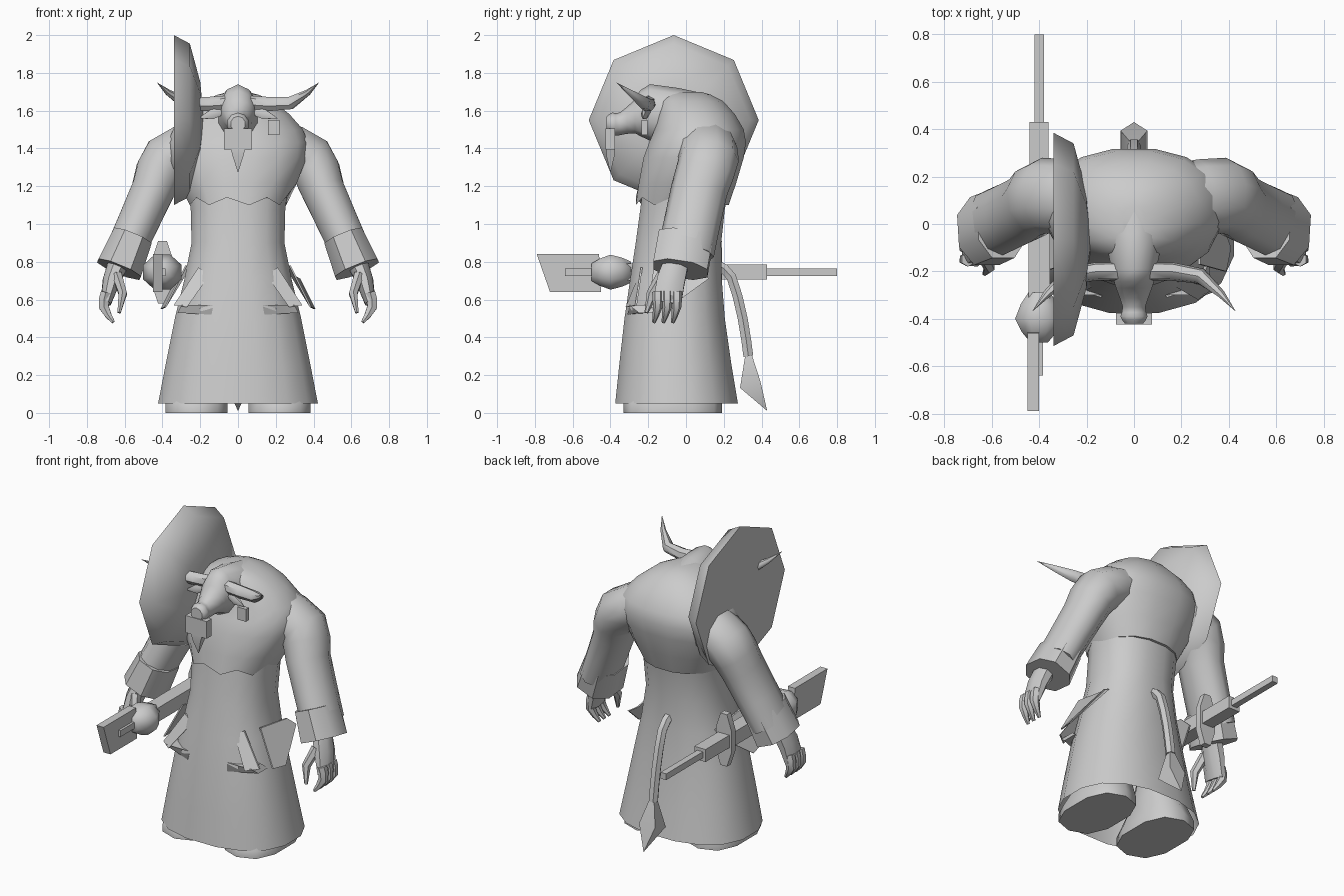
import bpy, bmesh, math
from mathutils import Vector

cube = bpy.data.objects.get("Cube")
if cube:
    bpy.data.objects.remove(cube, do_unlink=True)

GREY = (.6, .6, .6, 1)
grey = bpy.data.materials.new("plain_grey")
grey.use_nodes = True
grey.diffuse_color = GREY
grey.node_tree.nodes["Principled BSDF"].inputs["Base Color"].default_value = GREY

X, Y, Z = Vector((1, 0, 0)), Vector((0, 1, 0)), Vector((0, 0, 1))


def finish(name, bm, sharp_angle):
    """Clean the mesh, smooth edges below the sharp angle and link the object."""
    bmesh.ops.remove_doubles(bm, verts=bm.verts, dist=.0005)
    bmesh.ops.recalc_face_normals(bm, faces=bm.faces)
    for face in bm.faces:
        face.smooth = True
    for edge in bm.edges:
        edge.smooth = edge.calc_face_angle(0) < math.radians(sharp_angle)
    mesh = bpy.data.meshes.new(name)
    bm.to_mesh(mesh)
    bm.free()
    mesh.materials.append(grey)
    bpy.context.collection.objects.link(bpy.data.objects.new(name, mesh))


def refine(stations):
    """Insert a curved midpoint between neighbouring stations."""
    result = [stations[0]]
    last = len(stations) - 1
    for i in range(last):
        before, start = stations[max(i - 1, 0)], stations[i]
        end, after = stations[i + 1], stations[min(i + 2, last)]
        result.append([(9 * (b + c) - a - d) / 16 for a, b, c, d in zip(before, start, end, after)])
        result.append(end)
    return result


def loft(name, stations, across=Y, along=None, sides=8, power=1, mirror=1,
         capped=True, curved=False, phase=.5, ragged=0, sharp_angle=50):
    """Skin rings given as (x, y, z, radius, radius across) along a path."""
    if curved:
        stations = refine(stations)
    bm = bmesh.new()
    rings = []
    for i, (*centre, radius, width) in enumerate(stations):
        ahead = stations[min(i + 1, len(stations) - 1)]
        behind = stations[max(i - 1, 0)]
        tangent = along or Vector(ahead[:3]) - Vector(behind[:3])
        u = across.cross(tangent).normalized()
        v = tangent.cross(u).normalized()
        ring = []
        for k in range(sides):
            turn = math.tau * (k + phase) / sides
            c, s = math.cos(turn), math.sin(turn)
            point = (Vector(centre) + u * radius * math.copysign(abs(c) ** power, c)
                     + v * width * math.copysign(abs(s) ** power, s))
            if i == 0 and k % 2 and point.y < 0:
                point.z += ragged
            point.x *= mirror
            ring.append(bm.verts.new(point))
        rings.append(ring)
    for low, high in zip(rings, rings[1:]):
        for k in range(sides):
            bm.faces.new((low[k - 1], low[k], high[k], high[k - 1]))
    if capped:
        bm.faces.new(rings[0])
        bm.faces.new(rings[-1])
    finish(name, bm, sharp_angle)


def prism(name, outline, depth, mirror=1):
    """Extrude a polygon by a vector."""
    bm = bmesh.new()
    near, far = [], []
    for point in outline:
        for ring, shift in ((near, Vector()), (far, depth)):
            corner = Vector(point) + shift
            corner.x *= mirror
            ring.append(bm.verts.new(corner))
    bm.faces.new(near)
    bm.faces.new(far)
    for k in range(len(near)):
        bm.faces.new((near[k - 1], near[k], far[k], far[k - 1]))
    finish(name, bm, 20)


def box(name, centre, size):
    """Box from its centre and full size."""
    x, y, z = centre
    w, d, h = (value / 2 for value in size)
    base = [(x - w, y - d, z - h), (x + w, y - d, z - h), (x + w, y + d, z - h), (x - w, y + d, z - h)]
    prism(name, base, Z * size[2])


# Robe, open at the hem
loft("robe", [(0, -.05, .05, .43, .33), (0, -.06, .5, .34, .27), (0, -.04, .9, .25, .23),
              (0, 0, 1.2, .27, .23)],
     along=Z, sides=16, power=.85, capped=False, curved=True)

# Chest and humped back with a ragged lower edge
loft("torso", [(0, -.02, 1.1, .26, .25), (0, .04, 1.35, .37, .27), (0, .07, 1.5, .35, .24),
               (0, .03, 1.65, .19, .17), (0, 0, 1.7, .05, .08)],
     along=Z, sides=16, power=.9, curved=True, ragged=.04, sharp_angle=60)

# Head with a snout
loft("head", [(0, .1, 1.52, .16, .17), (0, -.19, 1.59, .1, .15), (0, -.27, 1.57, .08, .09),
              (0, -.35, 1.53, .05, .06), (0, -.39, 1.53, .06, .06), (0, -.42, 1.53, .04, .04)],
     across=Z, along=-Y, sides=10, curved=True)

# Beard with a pointed tip, and an ear tag on the left only
box("beard_block", (0, -.4, 1.45), (.15, .05, .11))
loft("beard_tip", [(0, -.4, 1.4, .055, .03), (0, -.4, 1.36, .04, .03), (0, -.4, 1.27, 0, 0)], sides=4)
box("ear_tag", (.19, -.22, 1.51), (.06, .03, .08))

for word, mirror in (("left", 1), ("right", -1)):
    # Horns and ears
    loft(word + "_horn", [(.06, -.2, 1.64, .04, .04), (.28, -.22, 1.64, .035, .035),
                          (.43, -.37, 1.75, 0, 0)], sides=7, mirror=mirror, curved=True)
    loft(word + "_ear", [(.07, -.2, 1.6, .02, .02), (.14, -.22, 1.58, .03, .02),
                         (.21, -.23, 1.56, 0, 0)], sides=6, mirror=mirror)
    # Sleeves with a flared cuff
    loft(word + "_sleeve", [(.2, .1, 1.43, .13, .16), (.38, .12, 1.34, .14, .16),
                            (.45, .07, 1.18, .12, .15), (.6, 0, .85, .11, .15)],
         sides=10, mirror=mirror, curved=True, sharp_angle=60)
    loft(word + "_cuff", [(.56, 0, .93, .115, .155), (.63, -.03, .76, .13, .155)],
         power=.85, mirror=mirror)
    # Hands with three fingers and a thumb
    loft(word + "_palm", [(.63, -.05, .8, .06, .07), (.67, -.08, .7, .05, .08),
                          (.7, -.1, .58, .03, .08)], mirror=mirror)
    for i, finger in enumerate(("front", "middle", "back")):
        y = -.15 + i * .05
        loft(f"{word}_{finger}_finger", [(.7, y, .64, .03, .03), (.71, y, .56, .03, .025),
                                         (.66, y - .02, .48, .01, .01)],
             sides=6, mirror=mirror, curved=True)
    loft(word + "_thumb", [(.64, -.12, .73, .03, .035), (.61, -.18, .63, .025, .03),
                           (.63, -.21, .53, .01, .01)], sides=6, mirror=mirror)
    # Belt strips, side flaps and pouches
    prism(word + "_belt_strip", [(.15, -.25, .73), (.21, -.24, .77), (.34, -.27, .57),
                                 (.27, -.32, .56)], Y * .01, mirror)
    prism(word + "_side_flap", [(.27, -.17, .78), (.27, .1, .74), (.32, .12, .71),
                                (.4, -.1, .55), (.38, -.2, .56)], X * .01, mirror)
    prism(word + "_pouch", [(.13, -.3, .57), (.3, -.3, .57), (.32, -.25, .53),
                            (.14, -.31, .52)], Y * .1, mirror)
    # Feet and legs under the hem
    loft(word + "_foot", [(.22, -.07, 0, .17, .26), (.22, -.07, .05, .17, .26),
                          (.2, -.03, .2, .13, .16), (.2, 0, .5, .1, .1)],
         along=Z, sides=10, power=.8, mirror=mirror)

# Tail with a tuft
loft("tail", [(0, .17, .78, .03, .03), (0, .24, .72, .03, .03), (0, .3, .5, .03, .03),
              (0, .33, .3, .03, .03)], across=X, sides=6, curved=True)
loft("tail_tuft", [(0, .33, .32, .02, .02), (0, .34, .15, .08, .08), (0, .43, .01, 0, 0)],
     across=X, sides=4)

# Domed eight-sided shield with a flat back
RIM = .45
dome = [(-.34, 1), (-.255, .9), (-.2, .45), (-.18, 0)]
loft("shield", [(x, -.065, 1.55, RIM * part, RIM * part) for x, part in dome],
     across=Z, along=X, phase=0)

# Long weapon at the right hip, laid along one axis
SIDE, HEIGHT = -.4, .745
prism("weapon_stock", [(SIDE, -.79, .84), (SIDE, -.46, .84), (SIDE, -.45, .64), (SIDE, -.72, .64)], X * -.05)
for name, start, end, width, height in (("side_rod", -.64, -.4, .03, .04), ("body", -.34, .16, .09, .09),
                                        ("rear_block", .16, .43, .08, .08), ("barrel", .43, .8, .04, .04)):
    box("weapon_" + name, (SIDE, (start + end) / 2, HEIGHT), (width, end - start, height))
loft("weapon_drum", [(SIDE, -.5, HEIGHT, .04, .05), (SIDE, -.4, HEIGHT, .11, .1),
                     (SIDE, -.29, HEIGHT, .05, .06)], across=Z, along=Y, curved=True, sharp_angle=60)
loft("weapon_plate", [(SIDE, y, HEIGHT, .06, .18) for y in (.15, .19)], across=Z, along=Y)
